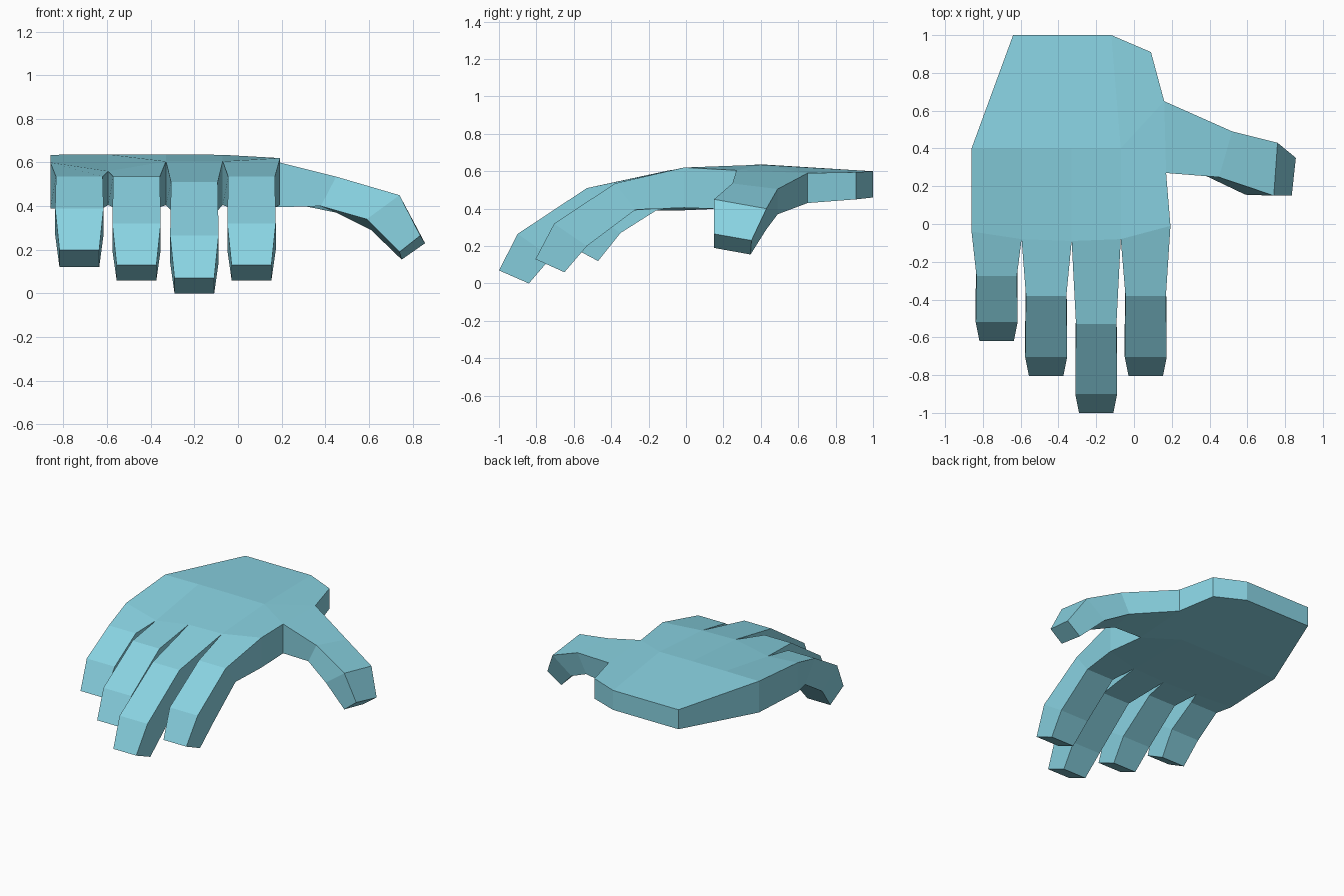
import bpy, bmesh

if "Cube" in bpy.data.objects:
    bpy.data.objects.remove(bpy.data.objects["Cube"])

bm = bmesh.new()


def face(verts):
    bm.faces.new(verts)


def loft(start, sections):
    # bridge four-sided rings outward from an open socket, then cap the end
    ring = start
    for sec in sections:
        new = [bm.verts.new(c) for c in sec]
        for i in range(4):
            j = (i + 1) % 4
            face([ring[i], ring[j], new[j], new[i]])
        ring = new
    face(ring)


# Palm: outline points as (x, y, top z, bottom z)
wrist = [(-.64, 1, .60, .46), (-.12, 1, .60, .46), (.09, .91, .595, .45),
         (.16, .65, .59, .43), (.17, .27, .605, .395)]
middle = [(-.86, .40, .635, .41), (-.595, .40, .637, .41),
          (-.33, .40, .637, .41), (-.07, .40, .635, .41)]
knuckle = [(-.86, -.04, .60, .39), (-.595, -.08, .56, .405), (-.33, -.09, .605, .405),
           (-.07, -.08, .605, .405), (.193, -.01, .62, .405)]


def pair(p):
    return bm.verts.new((p[0], p[1], p[2])), bm.verts.new((p[0], p[1], p[3]))


W, M, K = ([pair(p) for p in row] for row in (wrist, middle, knuckle))
for s in (0, 1):
    w, m, k = ([p[s] for p in row] for row in (W, M, K))
    face([w[0], w[1], m[3], m[2], m[1], m[0]])
    face([w[1], w[2], w[3], m[3]])
    face([m[3], w[3], w[4]])
    face([m[3], w[4], k[4], k[3]])
    for i in range(3):
        face([m[i], m[i + 1], k[i + 1], k[i]])

# Palm edge walls, leaving the finger and thumb sockets open
rim = [K[0], M[0], W[0], W[1], W[2], W[3]]
for a, b in list(zip(rim, rim[1:])) + [(W[4], K[4])]:
    face([a[0], b[0], b[1], a[1]])

# Fingers: centre x and side profile (top y, top z, bottom y, bottom z) per joint
mid_profile = [(-.38, .535, -.27, .395), (-.705, .32, -.53, .20), (-.805, .13, -.65, .06)]
fingers = [
    (-.727, [(-.275, .535, -.16, .39), (-.52, .39, -.35, .27), (-.62, .20, -.47, .12)]),
    (-.465, mid_profile),
    (-.20, [(-.53, .51, -.42, .38), (-.90, .265, -.72, .14), (-1, .07, -.84, 0)]),
    (.062, mid_profile),
]
for i, (x, profile) in enumerate(fingers):
    rings = []
    for h, (ty, tz, by, bz) in zip((.107, .111, .091), profile):
        rings.append([(x - h, ty, tz), (x + h, ty, tz), (x + h, by, bz), (x - h, by, bz)])
    loft([K[i][0], K[i + 1][0], K[i + 1][1], K[i][1]], rings)

# Thumb: top front, top back, bottom back, bottom front at each joint
loft([W[4][0], W[3][0], W[3][1], W[4][1]], [
    [(.45, .248, .535), (.52, .49, .505), (.45, .49, .37), (.38, .255, .40)],
    [(.74, .15, .45), (.76, .43, .40), (.61, .43, .29), (.59, .155, .34)],
    [(.835, .15, .265), (.857, .35, .23), (.75, .345, .155), (.74, .15, .19)],
])

bmesh.ops.recalc_face_normals(bm, faces=bm.faces)
mesh = bpy.data.meshes.new("hand")
bm.to_mesh(mesh)
bm.free()
hand = bpy.data.objects.new("hand", mesh)
bpy.context.collection.objects.link(hand)

mat = bpy.data.materials.new("pale_blue")
mat.diffuse_color = (.25, .65, .76, 1)
mat.use_nodes = True
mat.node_tree.nodes["Principled BSDF"].inputs["Base Color"].default_value = mat.diffuse_color
mesh.materials.append(mat)
